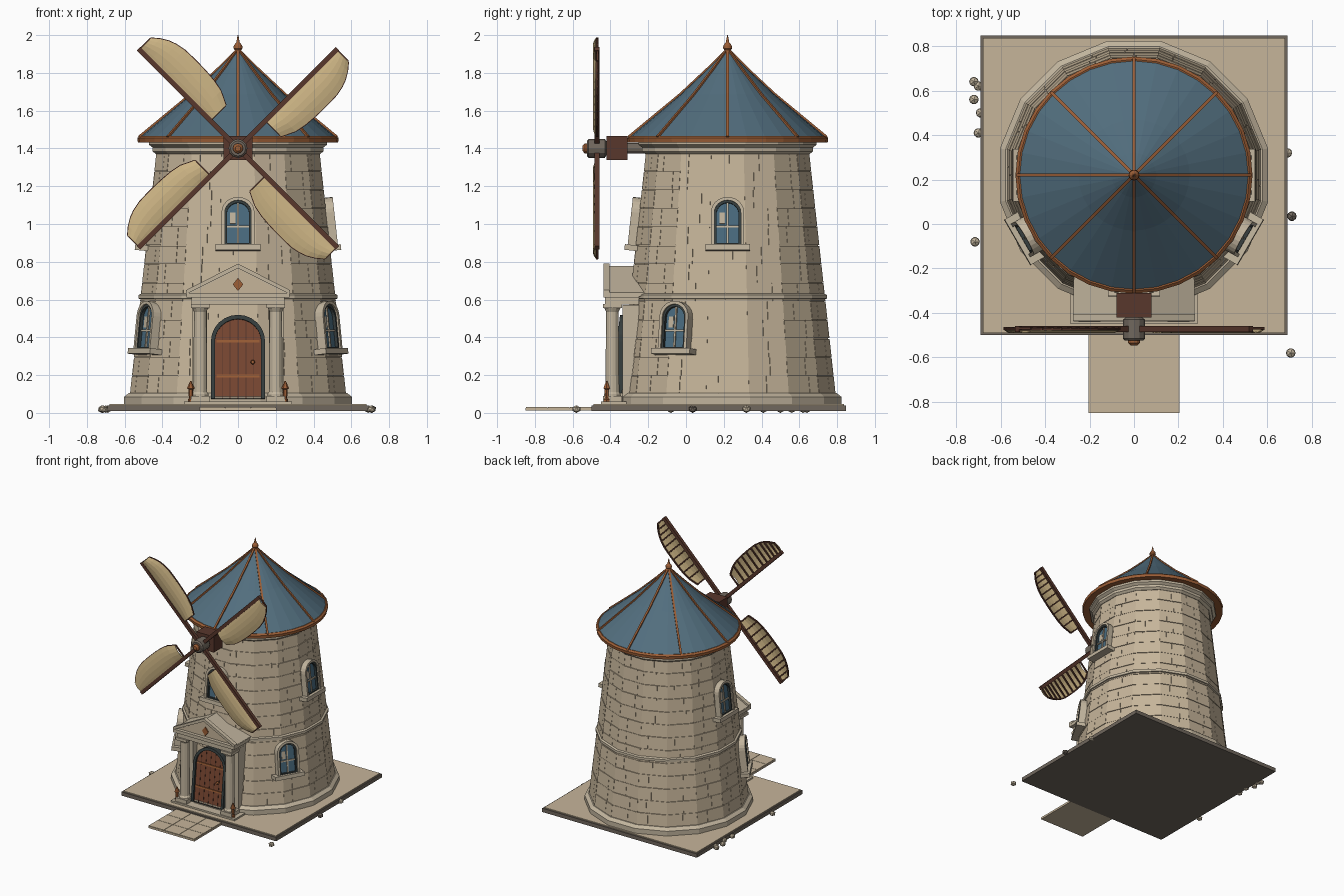
import bpy, bmesh, math, random
from math import pi, sin, cos, tan
from mathutils import Matrix, Vector

random.seed(4)
if "Cube" in bpy.data.objects:
    bpy.data.objects.remove(bpy.data.objects["Cube"])


def material(name, r, g, b):
    lin = [(c / 255 / 12.92) if c < 11 else ((c / 255 + 0.055) / 1.055) ** 2.4 for c in (r, g, b)] + [1]
    m = bpy.data.materials.new(name)
    m.use_nodes = True
    m.diffuse_color = lin
    m.node_tree.nodes["Principled BSDF"].inputs["Base Color"].default_value = lin
    return m


STONE = material("warm stone", 198, 181, 154)
TRIM = material("pale trim stone", 194, 181, 158)
DARK = material("dark grey stone", 112, 103, 93)
SLATE = material("blue slate", 82, 110, 126)
COPPER = material("copper", 156, 94, 54)
DOOR = material("red brown wood", 122, 72, 50)
WOOD = material("dark wood", 88, 55, 44)
FRAME = material("dark frame", 54, 62, 62)
GLASS = material("window glass", 74, 108, 128)
CANVAS = material("sail canvas", 204, 180, 132)

CY = 0.22                      # tower axis
SIDES = 16
TILT = math.atan(0.14 / 1.28)  # lean of the tower wall
I = Matrix()


def wall(z):
    return 0.57 - tan(TILT) * (z - 0.1)


def finish(name, bm, mat, matrix=I):
    bmesh.ops.recalc_face_normals(bm, faces=bm.faces)
    me = bpy.data.meshes.new(name)
    bm.to_mesh(me)
    bm.free()
    me.materials.append(mat)
    me.transform(matrix)
    ob = bpy.data.objects.new(name, me)
    bpy.context.collection.objects.link(ob)
    return ob


def box(name, x, y, z, mat, matrix=I):
    """Box from (low, high) ranges."""
    bm = bmesh.new()
    bmesh.ops.create_cube(bm, size=1)
    for v in bm.verts:
        v.co = [r[0] if c < 0 else r[1] for c, r in zip(v.co, (x, y, z))]
    return finish(name, bm, mat, matrix)


def loops(name, rings, mat, matrix=I, cap=True, closed=False):
    """Skin a series of equal-length point rings."""
    bm = bmesh.new()
    vs = [[bm.verts.new(p) for p in ring] for ring in rings]
    n = len(vs[0])
    pairs = list(zip(vs, vs[1:])) + ([(vs[-1], vs[0])] if closed else [])
    for a, b in pairs:
        for i in range(n):
            bm.faces.new((a[i], a[(i + 1) % n], b[(i + 1) % n], b[i]))
    if cap and not closed:
        bm.faces.new(vs[0])
        bm.faces.new(vs[-1])
    return finish(name, bm, mat, matrix)


def lathe(name, profile, mat, sides=12, at=(0, CY, 0), flat=False, matrix=None, closed=False):
    """Turned shape; flat means radii are measured to the middle of the faces."""
    k = 1 / cos(pi / sides) if flat else 1
    ang = [2 * pi * (i + (0.5 if flat else 0)) / sides for i in range(sides)]
    rings = [[(r * k * cos(a), r * k * sin(a), z) for a in ang] for r, z in profile]
    return loops(name, rings, mat, matrix or Matrix.Translation(at), closed=closed)


def prism(name, pts, y, mat, matrix=I):
    return loops(name, [[(px, d, pz) for px, pz in pts] for d in y], mat, matrix)


def bar(name, p, q, w, mat, matrix=I):
    p, q = Vector(p), Vector(q)
    d = q - p
    turn = Matrix.Translation(p) @ d.to_track_quat('Z', 'Y').to_matrix().to_4x4()
    return box(name, (-w, w), (-w, w), (0, d.length), mat, matrix @ turn)


def arch(w, z0, top, rise, n=12):
    arc = [(w * cos(pi * i / n), top - rise + rise * sin(pi * i / n)) for i in range(n + 1)]
    return [(-w, z0), (w, z0)] + arc


def arch_ring(name, outer, inner, y0, y1, mat, matrix):
    rings = [[(x, d, z) for x, z in pts] for pts, d in ((outer, y0), (inner, y0), (inner, y1), (outer, y1))]
    return loops(name, rings, mat, matrix, closed=True)


def on_wall(angle, z):
    """Frame lying on the sloping wall, outward along local -y."""
    return (Matrix.Translation((0, CY, 0)) @ Matrix.Rotation(angle, 4, 'Z')
            @ Matrix.Translation((0, -wall(z), z)) @ Matrix.Rotation(-TILT, 4, 'X'))


# Ground slab, path and pebbles
box("ground_slab", (-0.69, 0.69), (-0.5, 0.847), (0.01, 0.04), DARK)
box("ground_paving", (-0.68, 0.68), (-0.49, 0.837), (0.035, 0.047), STONE)
box("path_bed", (-0.205, 0.205), (-0.85, -0.49), (0.012, 0.026), STONE)
for i in range(3):
    for j in range(3):
        x, y = -0.203 + i * 0.136, -0.848 + j * 0.117
        box("path_tile", (x, x + 0.133), (y, y + 0.114), (0.02, 0.031), STONE)
for x, y in ((-0.72, 0.64), (-0.7, 0.62), (-0.72, 0.56), (-0.7, 0.41), (-0.715, -0.08),
             (0.69, 0.32), (0.71, 0.035), (0.705, -0.58), (-0.69, 0.5)):
    bm = bmesh.new()
    bmesh.ops.create_icosphere(bm, subdivisions=1, radius=0.024)
    finish("pebble", bm, DARK if x == 0.71 else TRIM, Matrix.Translation((x, y, 0.02)) @ Matrix.Diagonal((1, 1, 0.85, 1)))

# Tower body with plinth, band and cornice
lathe("tower_wall", [(wall(0.04) - 0.005, 0.04), (wall(1.42) - 0.005, 1.42)], STONE, SIDES, flat=True)
lathe("tower_plinth", [(0.603, 0.04), (0.603, 0.085), (0.578, 0.105)], TRIM, SIDES, flat=True)
lathe("tower_band", [(0.505, 0.6), (0.526, 0.605), (0.526, 0.625), (0.505, 0.635)], TRIM, SIDES, flat=True)
lathe("tower_cornice", [(0.435, 1.37), (0.452, 1.385), (0.452, 1.405), (0.472, 1.42), (0.472, 1.45)],
      TRIM, SIDES, flat=True)

# Stone courses laid on every facet
bm = bmesh.new()
ROWS = 13
for row in range(ROWS):
    z0 = 0.1 + row * 1.28 / ROWS
    z1 = z0 + 1.28 / ROWS - 0.003
    for k in range(SIDES):
        split = random.uniform(-0.5, 0.5)
        out = 0.002 if (row + k) % 2 else 0
        turn = Matrix.Translation((0, CY, 0)) @ Matrix.Rotation(2 * pi * k / SIDES, 4, 'Z')
        for a, b in ((-1, split - 0.01), (split + 0.01, 1)):
            cube = bmesh.ops.create_cube(bm, size=1)["verts"]
            for v in cube:
                z = z0 if v.co.z < 0 else z1
                r = wall(z) + (out if v.co.y < 0 else -0.01)
                v.co = turn @ Vector(((a if v.co.x < 0 else b) * r * tan(pi / SIDES), -r, z))
finish("stone_courses", bm, STONE)

# Roof with rim, ribs and finial
lathe("roof_cone", [(0.525, 1.455), (0.25, 1.685), (0.1, 1.825), (0.012, 1.915)], SLATE, 32)
lathe("roof_rim", [(0.43, 1.44), (0.53, 1.432), (0.533, 1.455), (0.52, 1.466), (0.43, 1.45)],
      COPPER, 32, closed=True)
for k in range(8):
    c, s = cos(k * pi / 4), sin(k * pi / 4)
    line = [(r * c, CY + r * s, z) for r, z in ((0.525, 1.46), (0.25, 1.687), (0.1, 1.827), (0.01, 1.917))]
    for p, q in zip(line, line[1:]):
        bar("roof_rib", p, q, 0.007, COPPER)
lathe("roof_finial", [(0.03, 1.88), (0.024, 1.905), (0.012, 1.915), (0.024, 1.93), (0.022, 1.945),
                      (0.009, 1.962), (0.002, 2.0)], COPPER, 12)


def window(angle, z):
    m = on_wall(angle, z)
    top, rise = 0.265, 0.08
    arch_ring("window_surround", arch(0.087, 0, top, rise), arch(0.07, 0.01, top - 0.017, rise - 0.014),
              0.03, -0.045, TRIM, m)
    arch_ring("window_frame", arch(0.072, 0.005, top - 0.015, rise - 0.012), arch(0.059, 0.02, top - 0.03, rise - 0.02),
              0.02, -0.035, FRAME, m)
    prism("window_glass", arch(0.062, 0.012, top - 0.026, rise - 0.016), (0.02, -0.018), GLASS, m)
    box("window_mullion", (-0.005, 0.005), (-0.026, -0.01), (0.015, top - 0.03), TRIM, m)
    box("window_crossbar", (-0.06, 0.06), (-0.026, -0.01), (0.105, 0.115), TRIM, m)
    box("window_glint", (-0.043, -0.014), (-0.021, -0.01), (0.125, 0.185), TRIM, m)
    box("window_sill", (-0.118, 0.118), (-0.06, 0.03), (-0.018, 0.012), TRIM, m)


for a in (0, pi / 2, -pi / 2):
    window(a, 0.875)
for a in (pi / 3, -pi / 3):
    window(a, 0.325)

# Door
m = on_wall(0, 0.07)
arch_ring("door_frame", arch(0.143, 0, 0.447, 0.14), arch(0.123, 0, 0.425, 0.122), 0.04, -0.045, FRAME, m)
prism("door_panel", arch(0.127, 0, 0.43, 0.126), (0.04, -0.03), DOOR, m)
for i in range(-2, 3):
    x = i * 0.042
    h = 0.303 + 0.122 * math.sqrt(1 - (x / 0.123) ** 2)
    box("door_groove", (x - 0.002, x + 0.002), (-0.032, -0.02), (0, h), WOOD, m)
for z in (0.115, 0.3):
    box("door_hinge", (-0.115, 0.115), (-0.037, -0.02), (z, z + 0.014), COPPER, m)
lathe("door_knob", [(0.006, 0.02), (0.012, 0.045), (0.008, 0.055)], COPPER, 10,
      matrix=m @ Matrix.Translation((0.078, 0, 0.195)) @ Matrix.Rotation(pi / 2, 4, 'X'))

# Portico
box("portico_step", (-0.285, 0.285), (-0.45, -0.3), (0.04, 0.06), TRIM)
for s in (-1, 1):
    at = (s * 0.2, -0.39, 0)
    for z, h, w in ((0.055, 0.035, 0.05), (0.555, 0.022, 0.05)):
        box("column_block", (at[0] - w, at[0] + w), (at[1] - w, at[1] + w), (z, z + h), TRIM)
    lathe("column_shaft", [(0.044, 0.09), (0.044, 0.1), (0.037, 0.11), (0.033, 0.535), (0.043, 0.555)], TRIM, 12, at)
    box("wall_pilaster", sorted((s * 0.165, s * 0.24)), (-0.335, -0.25), (0.06, 0.57), TRIM, )
    # Lanterns beside the columns
    lathe("lantern", [(0.016, 0.06), (0.016, 0.072), (0.01, 0.078), (0.013, 0.125), (0.02, 0.13), (0.003, 0.17)],
          COPPER, 6, (s * 0.25, -0.42, 0))
    # Raking cornices
    rake = [(0, 0.79), (s * 0.275, 0.65), (s * 0.275, 0.628), (0, 0.766)]
    prism("pediment_rake", rake, (-0.437, -0.405), TRIM)
    prism("pediment_roof", [(x * 0.98, z - 0.012) for x, z in rake], (-0.41, -0.22), TRIM)
box("portico_beam", (-0.245, 0.245), (-0.428, -0.25), (0.575, 0.612), TRIM)
box("portico_cornice", (-0.273, 0.273), (-0.438, -0.25), (0.61, 0.636), TRIM)
prism("pediment_gable", [(-0.25, 0.63), (0.25, 0.63), (0, 0.765)], (-0.412, -0.22), STONE)
prism("pediment_diamond", [(0, 0.645), (0.028, 0.68), (0, 0.715), (-0.028, 0.68)], (-0.42, -0.405), COPPER)

# Sail axle: turned parts point forward from the housing
HUB = Matrix.Translation((0, 0, 1.4))
AXLE = HUB @ Matrix.Rotation(pi / 2, 4, 'X')
box("axle_housing", (-0.078, 0.078), (-0.42, -0.31), (1.338, 1.465), WOOD)
lathe("axle_shaft", [(0.028, 0.18), (0.028, 0.44)], DARK, 12, matrix=AXLE)
lathe("sail_hub", [(0.035, 0.42), (0.05, 0.43), (0.05, 0.515), (0.04, 0.525)], DARK, 12, matrix=AXLE)
lathe("hub_cap", [(0.027, 0.52), (0.027, 0.535), (0.014, 0.547)], COPPER, 12, matrix=AXLE)

# Four sails: stations give distance along the spar and width
STATIONS = [(0.207, 0.115), (0.28, 0.15), (0.34, 0.162), (0.4, 0.167), (0.46, 0.169), (0.52, 0.169),
            (0.57, 0.167), (0.62, 0.157), (0.66, 0.142), (0.7, 0.118), (0.738, 0.086)]
for k in range(4):
    m = HUB @ Matrix.Translation((0, -0.472, 0)) @ Matrix.Rotation(pi / 4 + k * pi / 2, 4, 'Y')
    bar("sail_spar", (0, 0, 0), (0, 0, 0.745), 0.013, WOOD, m)
    bm = bmesh.new()
    grid = [[bm.verts.new((w * i / 5, -0.004 - 0.014 * sin(pi * i / 5), u)) for i in range(6)] for u, w in STATIONS]
    for a, b in zip(grid, grid[1:]):
        for i in range(5):
            bm.faces.new((a[i], a[i + 1], b[i + 1], b[i]))
    sail = finish("sail_canvas", bm, CANVAS, m)
    solid = sail.modifiers.new("thickness", 'SOLIDIFY')
    solid.thickness = 0.004
    solid.offset = 0
    for u, w in STATIONS:
        bar("sail_slat", (0, 0.003, u), (w, 0.003, u), 0.005, WOOD, m)
    for (u, w), (u2, w2) in zip(STATIONS, STATIONS[1:]):
        bar("sail_edge", (w, 0, u), (w2, 0, u2), 0.005, WOOD, m)
